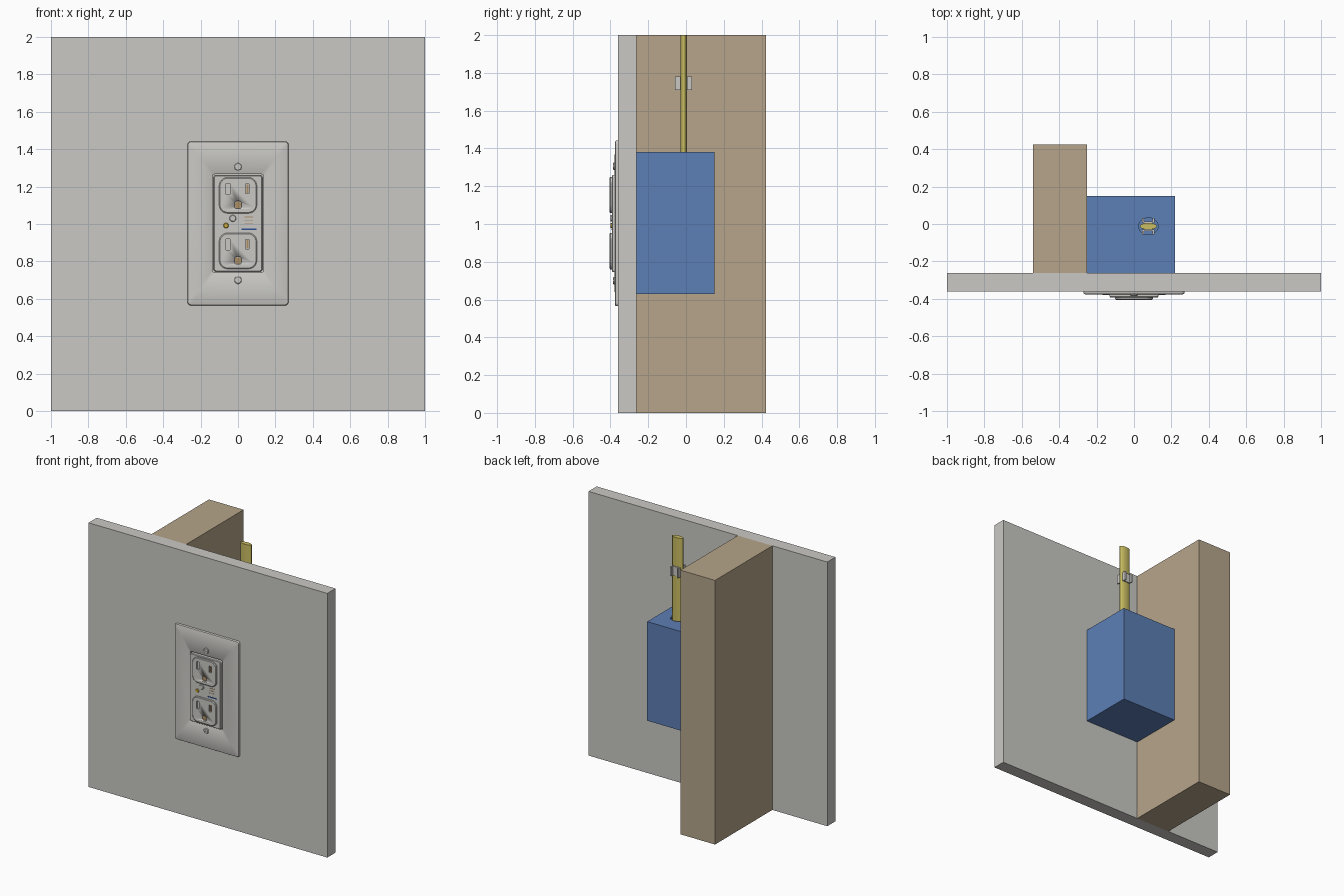
import bpy, bmesh, math

if "Cube" in bpy.data.objects:
    bpy.data.objects.remove(bpy.data.objects["Cube"])


def srgb(r, g, b):
    lin = lambda c: c / 12.92 if c <= 0.04045 else ((c + 0.055) / 1.055) ** 2.4
    return (lin(r / 255), lin(g / 255), lin(b / 255), 1)


def material(name, *rgb):
    m = bpy.data.materials.new(name)
    m.diffuse_color = srgb(*rgb)
    m.use_nodes = True
    m.node_tree.nodes["Principled BSDF"].inputs["Base Color"].default_value = m.diffuse_color
    return m


GREY = material("light grey", 202, 201, 197)
TAN = material("timber tan", 182, 165, 138)
BLUE = material("box blue", 92, 126, 181)
YELLOW = material("cable yellow", 202, 190, 98)
BROWN = material("contact brown", 172, 142, 100)
AMBER = material("lamp amber", 205, 170, 60)
NAVY = material("marking blue", 45, 80, 150)


def finish(name, bm, mat, smooth=False):
    bmesh.ops.recalc_face_normals(bm, faces=bm.faces)
    me = bpy.data.meshes.new(name)
    bm.to_mesh(me)
    bm.free()
    ob = bpy.data.objects.new(name, me)
    bpy.context.collection.objects.link(ob)
    me.materials.append(mat)
    if smooth:
        activate(ob)
        bpy.ops.object.shade_smooth_by_angle(angle=math.radians(35))
    return ob


def activate(ob):
    bpy.ops.object.select_all(action='DESELECT')
    ob.select_set(True)
    bpy.context.view_layer.objects.active = ob


def box(name, x, y, z, mat):
    """Block from (min, max) pairs."""
    bm = bmesh.new()
    bmesh.ops.create_cube(bm, size=1)
    for v in bm.verts:
        v.co = [lo + (c + 0.5) * (hi - lo) for c, (lo, hi) in zip(v.co, (x, y, z))]
    return finish(name, bm, mat)


def loft(name, cx, cz, rings, mat, closed=False, n=6):
    """Rounded rectangles (half width, half height, radius, y) joined along y."""
    bm = bmesh.new()
    loops = []
    for hw, hh, r, y in rings:
        pts = []
        for q, (sx, sz) in enumerate(((1, 1), (-1, 1), (-1, -1), (1, -1))):
            for i in range(n + 1):
                a = math.pi / 2 * (q + i / n)
                pts.append((cx + sx * (hw - r) + r * math.cos(a), y,
                            cz + sz * (hh - r) + r * math.sin(a)))
        loops.append([bm.verts.new(p) for p in pts])
    pairs = list(zip(loops, loops[1:]))
    if closed:
        pairs.append((loops[-1], loops[0]))
    else:
        bm.faces.new(loops[0])
        bm.faces.new(loops[-1])
    for a, b in pairs:
        for i in range(len(a)):
            j = (i + 1) % len(a)
            bm.faces.new((a[i], a[j], b[j], b[i]))
    return finish(name, bm, mat, True)


def disc(name, x, z, r, y0, y1, mat):
    e = 0.003
    return loft(name, x, z, [(r, r, r * .999, y0), (r, r, r * .999, y1 + e),
                             (r - e, r - e, (r - e) * .999, y1)], mat)


def cut(ob, *cutters):
    activate(ob)
    for c in cutters:
        c.hide_render = True
        m = ob.modifiers.new("cut", 'BOOLEAN')
        m.operation, m.solver, m.object = 'DIFFERENCE', 'EXACT', c
        bpy.ops.object.modifier_apply(modifier=m.name)
        bpy.data.objects.remove(c)


ZC = 1.003

# Wall panel with device opening, and timber stud
wall = box("wall_panel", (-1, 1), (-.36, -.262), (0, 2), GREY)
cut(wall, box("cutter", (-.125, .125), (-.5, 0), (ZC - .25, ZC + .25), GREY))
box("wall_stud", (-.54, -.25), (-.262, .424), (0, 2), TAN)

# Hollow junction box, open towards the wall, with a cable hole on top
jbox = box("junction_box", (-.25, .22), (-.262, .15), (.63, 1.38), BLUE)
bm = bmesh.new()
bm.from_mesh(jbox.data)
bm.faces.ensure_lookup_table()
bmesh.ops.delete(bm, geom=[f for f in bm.faces if f.normal.y < -.9], context='FACES_ONLY')
bm.to_mesh(jbox.data)
bm.free()
activate(jbox)
shell = jbox.modifiers.new("shell", 'SOLIDIFY')
shell.thickness, shell.offset = .02, -1
bpy.ops.object.modifier_apply(modifier=shell.name)


def upright(name, rx, ry, z0, z1, mat):
    """Vertical oval rod at the cable position."""
    bm = bmesh.new()
    bmesh.ops.create_cone(bm, cap_ends=True, segments=32, radius1=1, radius2=1, depth=1)
    for v in bm.verts:
        v.co = (.077 + v.co.x * rx, -.012 + v.co.y * ry, z0 + (v.co.z + .5) * (z1 - z0))
    return finish(name, bm, mat, True)


cut(jbox, upright("cutter", .052, .045, 1.3, 1.45, BLUE))
upright("cable", .045, .018, 1.1, 2, YELLOW)

# Cable clip: a strap with two prongs on each side of the cable
for side, s in (("front", -1), ("back", 1)):
    ys = lambda a, b: tuple(sorted((-.012 + s * a, -.012 + s * b)))
    box(f"clip_strap_{side}", (.044, .11), ys(.017, .025), (1.71, 1.78), GREY)
    for end, x in (("left", .044), ("right", .1)):
        box(f"clip_prong_{side}_{end}", (x, x + .01), ys(.017, .045), (1.71, 1.78), GREY)

# Cover plate with rounded rim and central opening
loft("cover_plate", 0, ZC, [
    (.27, .438, .018, -.36), (.27, .438, .018, -.369), (.267, .435, .016, -.374),
    (.262, .43, .014, -.376), (.139, .266, .012, -.379), (.136, .263, .01, -.377),
    (.136, .263, .01, -.36)], GREY, closed=True)

# Cover screws with slots
for side, z in (("upper", 1.306), ("lower", .70)):
    screw = disc(f"cover_screw_{side}", 0, z, .02, -.37, -.386, GREY)
    cut(screw, box("cutter", (-.03, .03), (-.4, -.383), (z - .0025, z + .0025), GREY))

# Outlet body and its front frame
box("outlet_body", (-.12, .12), (-.36, -.12), (ZC - .24, ZC + .24), GREY)
loft("outlet_frame", 0, ZC, [
    (.13, .257, .012, -.358), (.13, .257, .012, -.388),
    (.126, .253, .01, -.393)], GREY)

# Two socket faces with slots and contacts
for side, z in (("upper", 1.153), ("lower", .856)):
    face = loft(f"socket_face_{side}", 0, z, [
        (.101, .096, .045, -.385), (.101, .096, .045, -.401),
        (.096, .091, .041, -.405)], GREY)
    cut(face,
        box("cutter", (-.064, -.042), (-.42, -.395), (z + .006, z + .064), GREY),
        box("cutter", (.041, .06), (-.42, -.395), (z + .01, z + .06), GREY),
        loft("cutter", 0, z - .051, [(.018, .02, .012, -.42), (.018, .02, .012, -.395)], GREY))
    box(f"slot_contact_{side}", (.046, .055), (-.399, -.394), (z + .012, z + .058), BROWN)
    loft(f"ground_contact_{side}", 0, z - .051,
         [(.015, .017, .01, -.394), (.015, .017, .01, -.401)], BROWN)

# Reset button, indicator lamp and printed marks between the sockets
disc("reset_button", -.028, 1.03, .018, -.385, -.4, GREY)
disc("indicator_lamp", -.064, .992, .014, -.385, -.4, AMBER)
box("blue_mark", (.02, .1), (-.395, -.392), (.967, .975), NAVY)
for i in range(3):
    box(f"tan_mark_{i + 1}", (.035, .08), (-.3945, -.392), (1.0 + i * .018, 1.004 + i * .018), BROWN)
